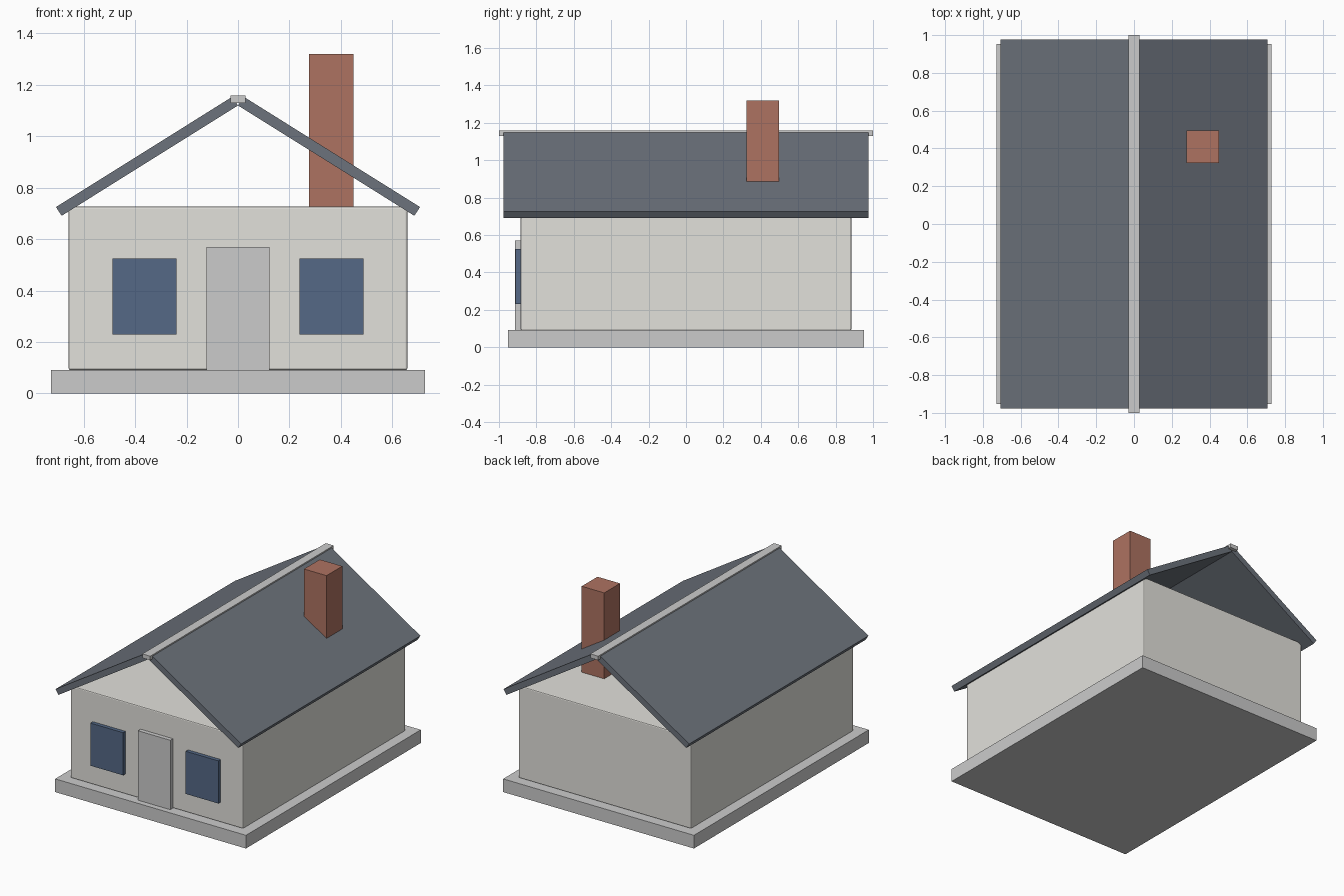
import bpy
import bmesh

if "Cube" in bpy.data.objects:
    bpy.data.objects.remove(bpy.data.objects["Cube"])


def material(name, color):
    m = bpy.data.materials.new(name)
    m.diffuse_color = (*color, 1.0)
    m.use_nodes = True
    m.node_tree.nodes["Principled BSDF"].inputs["Base Color"].default_value = m.diffuse_color
    return m


wall_paint = material("wall_paint", (0.76, 0.75, 0.71))
slate = material("slate", (0.15, 0.17, 0.20))
brick = material("brick", (0.42, 0.17, 0.12))
glass = material("glass", (0.09, 0.14, 0.24))


def add_object(name, bm, mat=None):
    bmesh.ops.recalc_face_normals(bm, faces=bm.faces)
    mesh = bpy.data.meshes.new(name)
    bm.to_mesh(mesh)
    bm.free()
    obj = bpy.data.objects.new(name, mesh)
    bpy.context.collection.objects.link(obj)
    if mat:
        mesh.materials.append(mat)
    return obj


def box(name, x, y, z, mat=None):
    """Box from (min, max) ranges on each axis."""
    bm = bmesh.new()
    bmesh.ops.create_cube(bm, size=1)
    for v in bm.verts:
        v.co = [r[0] if c < 0 else r[1] for c, r in zip(v.co, (x, y, z))]
    return add_object(name, bm, mat)


def roof_slab(name, side):
    """Sloping slab: square-ended profile in xz, extruded along y."""
    profile = [(0, 1.12), (0.686, 0.691), (0.708, 0.725), (0.022, 1.154)]
    bm = bmesh.new()
    face = bm.faces.new([bm.verts.new((side * x, -0.977, z)) for x, z in profile])
    new = bmesh.ops.extrude_face_region(bm, geom=[face])["geom"]
    # the starting face stays behind as the front cap
    bmesh.ops.translate(bm, vec=(0, 1.954, 0),
                        verts=[g for g in new if isinstance(g, bmesh.types.BMVert)])
    return add_object(name, bm, slate)


# Foundation and wall block (slightly eased edges)
box("foundation", (-0.728, 0.728), (-0.953, 0.953), (0, 0.091))
walls = box("walls", (-0.659, 0.659), (-0.885, 0.885), (0.091, 0.727), wall_paint)
bevel = walls.modifiers.new("eased_edges", "BEVEL")
bevel.width = 0.007
bevel.segments = 2

# Roof with open gables, and ridge cap
for side, label in ((-1, "left"), (1, "right")):
    roof_slab(f"roof_{label}", side)
box("ridge_cap", (-0.03, 0.03), (-1, 1), (1.13, 1.158))

# Chimney stands on the wall block and passes through the right slope
box("chimney", (0.277, 0.449), (0.324, 0.496), (0.715, 1.32), brick)

# Front door and windows
box("door", (-0.123, 0.123), (-0.914, -0.874), (0.091, 0.57))
for side, label in ((-1, "left"), (1, "right")):
    xs = sorted((side * 0.239, side * 0.488))
    box(f"window_{label}", xs, (-0.911, -0.876), (0.23, 0.524), glass)
